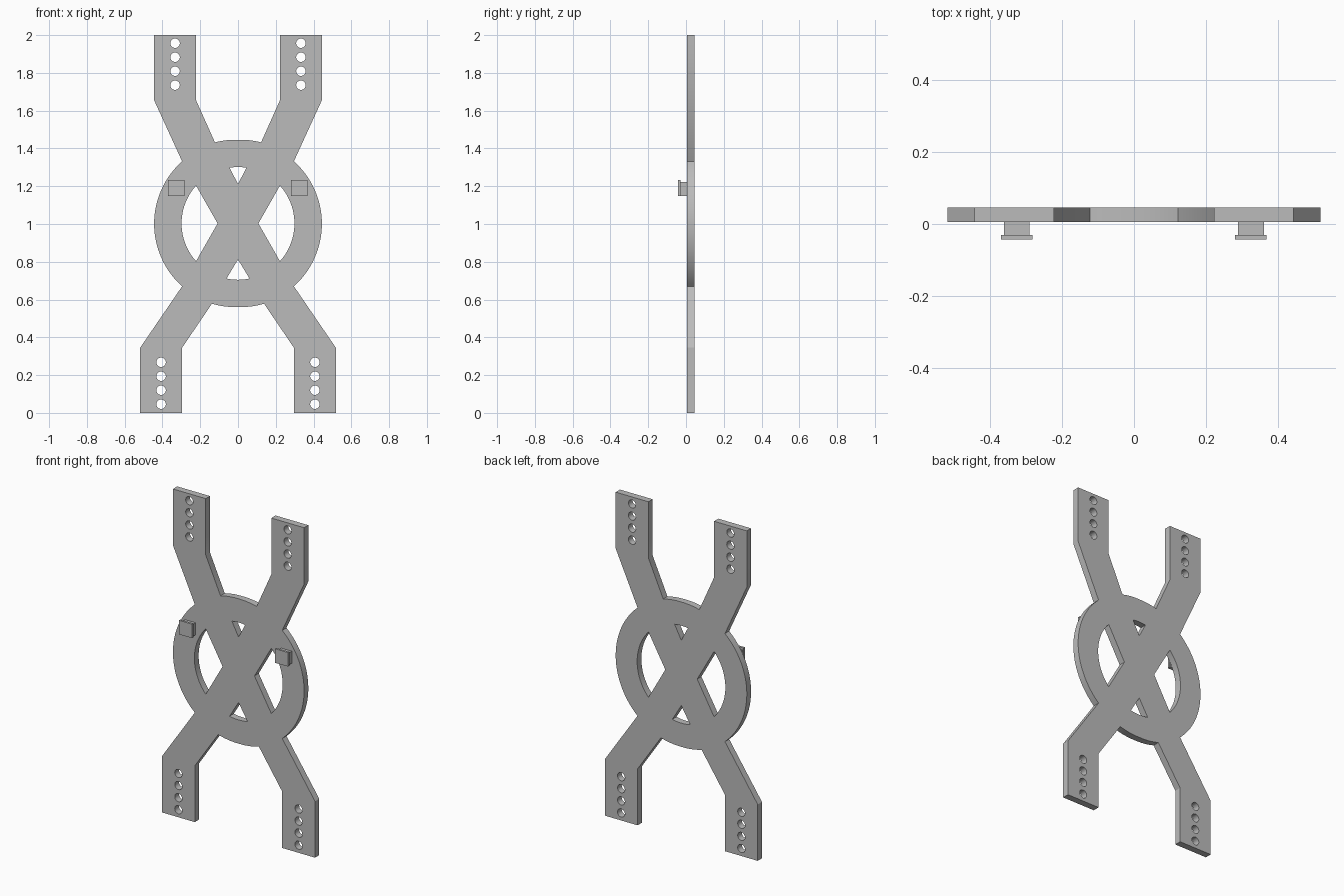
import bpy
import math
from mathutils import Vector

cube = bpy.data.objects.get("Cube")
if cube:
    bpy.data.objects.remove(cube)

# Single plain grey material
grey = bpy.data.materials.new("plain_grey")
grey.use_nodes = True
COLOUR = (0.5, 0.5, 0.5, 1)
grey.diffuse_color = COLOUR
grey.node_tree.nodes["Principled BSDF"].inputs["Base Color"].default_value = COLOUR

RING_Z = 1.003


def arc(p, q, n):
    """Points along the ring from p to q, around the ring centre."""
    a, b = Vector((p[0], p[1] - RING_Z)), Vector((q[0], q[1] - RING_Z))
    a0, a1 = math.atan2(a.y, a.x), math.atan2(b.y, b.x)
    pts = []
    for i in range(n + 1):
        t = i / n
        ang, r = a0 + (a1 - a0) * t, a.length + (b.length - a.length) * t
        pts.append((r * math.cos(ang), RING_Z + r * math.sin(ang)))
    return pts


def mirror(pts):
    return [(-x, z) for x, z in reversed(pts)]


def circle(x, z, r, n=24):
    return [(x + r * math.cos(math.tau * i / n), z + r * math.sin(math.tau * i / n))
            for i in range(n)]


# Outer outline: right half, then its mirror image
half = (arc((0, 1.446), (0.122, 1.432), 6)
        + [(0.222, 1.655), (0.222, 2), (0.444, 2), (0.444, 1.655)]
        + arc((0.296, 1.332), (0.296, 0.67), 32)
        + [(0.518, 0.345), (0.518, 0), (0.296, 0), (0.296, 0.345)]
        + arc((0.138, 0.578), (0, 0.56), 6))
loops = [half + mirror(half)[1:-1]]

# Openings between the crossed arms and the ring
side = [(0.108, 1.003)] + arc((0.222, 1.203), (0.222, 0.803), 24)
loops += [side, mirror(side)]
loops.append([(0, 1.212)] + arc((0.045, 1.298), (-0.045, 1.298), 6))
loops.append([(0, 0.812)] + arc((-0.061, 0.711), (0.061, 0.711), 6))

# Rows of bolt holes in the four arm ends
for s in (-1, 1):
    for i in range(4):
        loops.append(circle(s * 0.333, 1.957 - 0.074 * i, 0.025))
        loops.append(circle(s * 0.407, 0.046 + 0.074 * i, 0.025))

# Flat plate, extruded from the outlines
curve = bpy.data.curves.new("frame_plate", "CURVE")
curve.dimensions = "2D"
curve.fill_mode = "BOTH"
curve.extrude = 0.0205
for pts in loops:
    spline = curve.splines.new("POLY")
    spline.points.add(len(pts) - 1)
    for point, (x, z) in zip(spline.points, pts):
        point.co = (x, z, 0, 1)
    spline.use_cyclic_u = True
plate = bpy.data.objects.new("frame_plate", curve)
bpy.context.collection.objects.link(plate)
plate.rotation_euler.x = math.pi / 2
plate.location.y = 0.0255
bpy.ops.object.select_all(action="DESELECT")
plate.select_set(True)
bpy.context.view_layer.objects.active = plate
bpy.ops.object.convert(target="MESH")
bpy.ops.object.mode_set(mode="EDIT")
bpy.ops.mesh.select_all(action="SELECT")
bpy.ops.mesh.remove_doubles(threshold=0.0001)
bpy.ops.mesh.normals_make_consistent(inside=False)
bpy.ops.object.mode_set(mode="OBJECT")
bpy.ops.object.shade_smooth_by_angle(angle=math.radians(30))
plate.data.materials.clear()
plate.data.materials.append(grey)


def box(name, lo, hi):
    lo, hi = Vector(lo), Vector(hi)
    bpy.ops.mesh.primitive_cube_add(size=1, location=(lo + hi) / 2)
    obj = bpy.context.object
    obj.name = name
    obj.scale = hi - lo
    bpy.ops.object.transform_apply(location=False, rotation=False, scale=True)
    obj.data.materials.append(grey)


# Hooks on the front of the ring: stem with a wider lip
for label, cx in (("right", -0.326), ("left", 0.325)):
    box(label + "_hook_stem", (cx - 0.036, -0.031, 1.148), (cx + 0.036, 0.01, 1.222))
    box(label + "_hook_lip", (cx - 0.044, -0.043, 1.148), (cx + 0.044, -0.03, 1.234))
